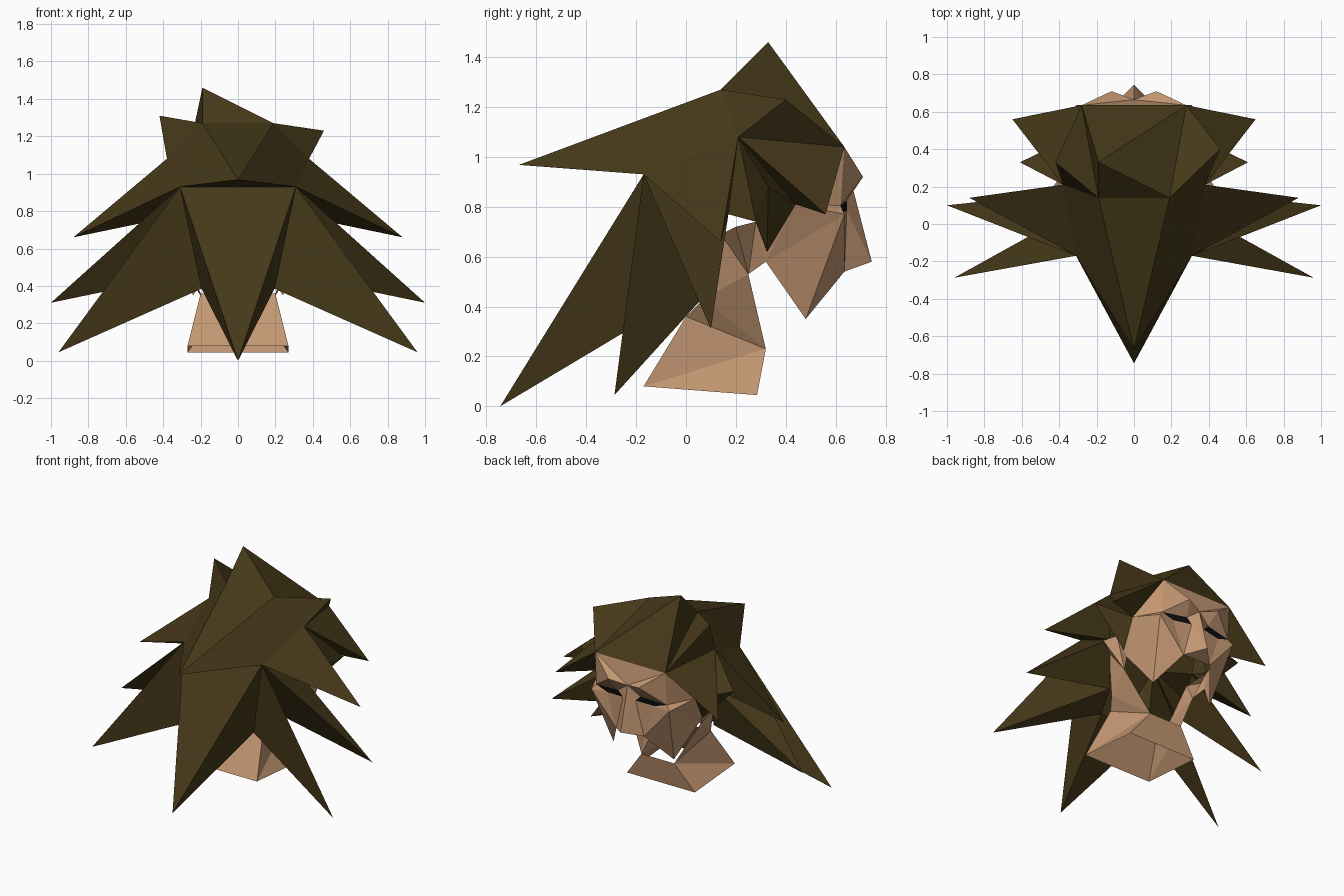
import bpy, bmesh

if "Cube" in bpy.data.objects:
    bpy.data.objects.remove(bpy.data.objects["Cube"])

# Landmarks on the +x half (capital = hair root, lower case = face / neck)
P = {
    'P': (.19, .14, 1.27), 'K': (.31, -.17, .93), 'F': (.28, .635, 1.04), 'S': (.38, .21, 1.08),
    'E': (.38, .44, .81), 'H': (.38, .28, .74), 'L': (.36, .325, .62), 'G': (.35, .17, .77),
    'V': (.28, .09, .46), 'N': (.195, -.10, .385),
    'brow': (.12, .71, .92), 'bridge': (0, .665, .89), 'nose': (0, .745, .58), 'nostril': (.11, .635, .54),
    'in_up': (.09, .645, .825), 'in_low': (.05, .645, .785), 'eye_low': (.19, .625, .775),
    'eye_out': (.28, .62, .805), 'out_low': (.31, .635, .77),
    'cheek': (.24, .48, .35), 'jaw': (.33, .32, .58), 'ear_back': (.33, .14, .69), 'ear': (.43, .20, .72),
    'gonion': (.29, .25, .53), 'nape': (.25, .07, .43),
    'n_back': (.20, 0, .36), 'n_front': (.13, .32, .23), 'b_back': (.27, -.17, .08), 'b_front': (.27, .285, .045),
}


def at(p, side=1):
    """Look up a landmark; a trailing ' means the opposite side."""
    x, y, z = P[p.rstrip("'")]
    return (x * side * (-1 if p.endswith("'") else 1), y, z)


def build(name, color, faces):
    """Weld a list of corner loops into one object."""
    bm = bmesh.new()
    for f in faces:
        bm.faces.new([bm.verts.new(c) for c in f])
    bmesh.ops.remove_doubles(bm, verts=bm.verts, dist=.0005)
    bmesh.ops.recalc_face_normals(bm, faces=bm.faces)
    me = bpy.data.meshes.new(name)
    bm.to_mesh(me)
    bm.free()
    ob = bpy.data.objects.new(name, me)
    bpy.context.collection.objects.link(ob)
    mat = bpy.data.materials.get(color[0]) or bpy.data.materials.new(color[0])
    mat.diffuse_color = (*color[1], 1)
    mat.use_nodes = True
    mat.node_tree.nodes["Principled BSDF"].inputs["Base Color"].default_value = mat.diffuse_color
    me.materials.append(mat)


def spike(tip, base, side=1):
    """Fan of triangles from a loop of roots to a tip."""
    ring = [at(b, side) for b in base]
    end = (tip[0] * side, tip[1], tip[2])
    return [(ring[i], ring[(i + 1) % len(ring)], end) for i in range(len(ring))]


def single(rows):
    return [[at(p) for p in row.split()] for row in rows]


def both(rows):
    """Faces given by landmark names, mirrored to both sides."""
    return [[at(p, s) for p in row.split()][::s] for row in rows for s in (1, -1)]


HAIR = ('hair_brown', (.062, .041, .010))
SKIN = ('skin', (.55, .31, .17))
DARK = ('eye_black', (.004, .004, .005))

# Hair: one shell of spikes that share their roots
hair = spike((0, -.67, .968), ["P", "P'", "K'", "K"])           # crest pointing back
hair += spike((0, -.745, 0), ["K", "K'", "N'", "N"])             # long tail
hair += spike((-.19, .33, 1.46), ["F", "F'", "P'", "P"])        # crown
hair += spike((.46, .40, 1.23), "FPS") + spike((.42, .33, 1.31), "FPS", -1)
side_spikes = [((.96, -.287, .045), "KNV"), ((1.0, .10, .31), "KVG"), ((.88, .14, .66), "KGS"),
               ((.65, .56, .77), "FSE"), ((.61, .33, .88), "SHLE")]
for s in (1, -1):
    for tip, base in side_spikes:
        hair += spike(tip, base, s)
hair += both(["P K S", "S G H"])
build('hair', HAIR, hair)

# Face mask, open below the nose, with side panels and ears
build('face', SKIN, both([
    "F bridge brow", "F brow eye_out", "brow in_up eye_out", "brow bridge in_up",
    "bridge nose in_low in_up", "in_low nose nostril", "in_low nostril eye_low",
    "eye_low nostril out_low", "eye_low out_low eye_out", "out_low nostril cheek", "out_low cheek jaw",
    "out_low jaw E", "eye_out out_low E", "F eye_out E",
    "E jaw H", "H jaw gonion", "ear_back gonion nape",
    "ear_back H ear", "H gonion ear", "gonion ear_back ear"])
    + single(["F F' bridge", "nose nostril nostril'"]))

# Eyes fill the slots in the mask
build('eyes', DARK, both(["in_up in_low eye_low eye_out"]))

# Neck: flared base, open underneath, with side panels rising to the jaw corners
build('neck', SKIN, both([
    "b_back b_front n_front", "b_back n_front n_back", "n_back n_front nape", "nape n_front gonion"])
    + single(["b_back b_back' n_back' n_back", "b_front b_front' n_front' n_front"]))
